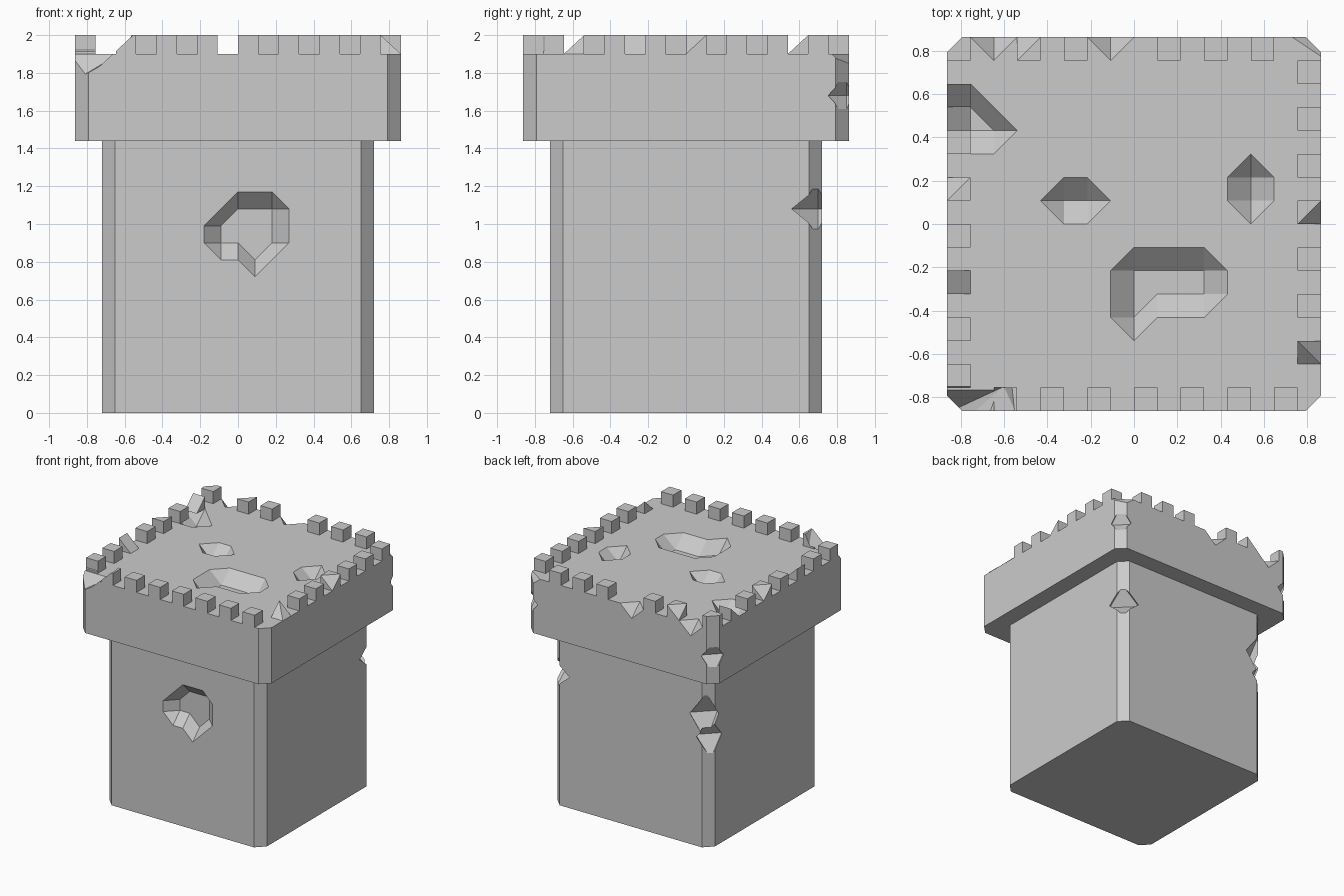
import bpy, bmesh
from mathutils import Vector

if "Cube" in bpy.data.objects:
    bpy.data.objects.remove(bpy.data.objects["Cube"])

W, S = 0.8625, 0.72          # half widths of head and shaft
C, Q = W / 8, S / 8          # stone grid sizes of head and shaft
ROOF = 1.9


def add_hull(bm, pts):
    vs = [bm.verts.new(p) for p in pts]
    res = bmesh.ops.convex_hull(bm, input=vs)
    junk = {g for g in res["geom_interior"] + res["geom_unused"]
            if isinstance(g, bmesh.types.BMVert)}
    bmesh.ops.delete(bm, geom=list(junk), context='VERTS')


def finish(bm, name):
    bmesh.ops.dissolve_limit(bm, angle_limit=0.01, verts=bm.verts[:], edges=bm.edges[:])
    bmesh.ops.recalc_face_normals(bm, faces=bm.faces[:])
    me = bpy.data.meshes.new(name)
    bm.to_mesh(me)
    bm.free()
    ob = bpy.data.objects.new(name, me)
    bpy.context.collection.objects.link(ob)
    return ob


def hull(name, pts):
    bm = bmesh.new()
    add_hull(bm, pts)
    return finish(bm, name)


def block(name, h, z0, z1, c=0.07):
    return hull(name, [(sx * a, sy * b, z) for z in (z0, z1) for sx in (-1, 1)
                       for sy in (-1, 1) for a, b in ((h, h - c), (h - c, h))])


def dent(origin, u, v, n, size, low, depth):
    """Cutter: grid surface with the listed grid points pushed in."""
    o, u, v, n = Vector(origin), Vector(u), Vector(v), Vector(n)
    cells = {(a + i, b + j) for a, b in low for i in (-1, 0) for j in (-1, 0)}
    bm = bmesh.new()
    cache = {}

    def vert(a, b, top):
        if (a, b, top) not in cache:
            h = 0.03 if top else (-depth if (a, b) in low else 0)
            cache[a, b, top] = bm.verts.new(o + (u * a + v * b) * size + n * h)
        return cache[a, b, top]

    for a, b in cells:
        ring = [(a, b), (a + 1, b), (a + 1, b + 1), (a, b + 1)]
        nbr = [(a, b - 1), (a + 1, b), (a, b + 1), (a - 1, b)]
        bm.faces.new([vert(*p, True) for p in ring])
        bm.faces.new([vert(*p, False) for p in reversed(ring)])
        for k in range(4):
            if nbr[k] not in cells:
                p, q = ring[k], ring[(k + 1) % 4]
                bm.faces.new([vert(*p, False), vert(*q, False), vert(*q, True), vert(*p, True)])
    bmesh.ops.triangulate(bm, faces=bm.faces[:])
    return finish(bm, "cutter")


def chip(x, y, z, r, h):
    """Diamond cutter for a chipped upright corner."""
    return hull("cutter", [(x - r, y, z), (x + r, y, z), (x, y - r, z),
                           (x, y + r, z), (x, y, z - h), (x, y, z + h)])


def cut(ob, cutters):
    bpy.context.view_layer.objects.active = ob
    for c in cutters:
        m = ob.modifiers.new("cut", 'BOOLEAN')
        m.operation, m.solver, m.object = 'DIFFERENCE', 'EXACT', c
        bpy.ops.object.modifier_apply(modifier=m.name)


# shaft with a hole in the front and chipped back corners
shaft = block("tower_shaft", S, 0, 1.44)
front_low = {(-1, 11), (-1, 10), (0, 10), (0, 11), (0, 12), (1, 9), (1, 10),
             (1, 11), (1, 12), (2, 10), (2, 11), (2, 12)}
shaft_cuts = [dent((0, -S, 0), (1, 0, 0), (0, 0, 1), (0, -1, 0), Q, front_low, 0.09),
              chip(0.70, 0.70, 1.08, 0.16, 0.13),
              chip(-0.68, 0.71, 1.08, 0.15, 0.2),
              chip(-0.71, 0.69, 0.90, 0.14, 0.16)]
cut(shaft, shaft_cuts)

# head with pitted roof
head = block("tower_head", W, 1.44, ROOF)
roof_low = [{(a, b) for a in range(4) for b in (-2, -3)} | {(0, -4)},
            {(-3, 1), (-2, 1)}, {(5, 1), (5, 2)}, {(-7, 5), (-7, 4), (-6, 4)},
            {(-1, 8)}, {(-6, 8)}]
head_cuts = [dent((0, 0, ROOF), (1, 0, 0), (0, 1, 0), (0, 0, 1), C, low, 0.1)
             for low in roof_low]
head_cuts += [chip(0.85, 0.85, 1.68, 0.11, 0.12), chip(-0.85, 0.85, 1.66, 0.12, 0.13)]

# broken front left and back right roof corners
broken = hull("cutter", [(-.54, -.88, 2.02), (-.755, -.88, 1.82), (-.88, -.88, 1.75),
                         (-.88, -.75, 1.92), (-.6, -.75, 1.92), (-.88, -.75, 2.05),
                         (-.54, -.75, 2.05), (-.88, -.88, 2.05), (-.54, -.88, 2.05)])
worn = hull("cutter", [(.66, .9, 1.91), (.9, .74, 1.91), (.9, .9, 1.91), (.87, .87, 1.78)])
cut(head, head_cuts + [broken, worn])

# battlements: one cube per second cell, some with missing top corners
bm = bmesh.new()


def merlon(i, j, drop=()):
    x, y = -W + i * C, -W + j * C
    base = [(x + a * C, y + b * C, ROOF - 0.0) for a in (0, 1) for b in (0, 1)]
    top = [(x + a * C, y + b * C, 2.0) for a in (0, 1) for b in (0, 1) if (a, b) not in drop]
    add_hull(bm, base + top)


for k in range(2, 15, 2):
    merlon(k, 0)
    merlon(15, k, {2: ((1, 0), (0, 0), (1, 1)), 8: ((1, 0),)}.get(k, ()))
for k in range(1, 14, 2):
    merlon(0, k, {5: ((1, 0), (1, 1)), 9: ((0, 1),), 13: ((0, 0), (1, 0))}.get(k, ()))
    if k not in (1, 7):
        merlon(k, 15, ((0, 1),) if k == 3 else ())
# back left corner stone follows the bevel
e = W - C
add_hull(bm, [p + (z,) for z in (ROOF, 2.0) for p in
              ((-W, e), (-e, e), (-e, W), (-W + .07, W), (-W, W - .07))])
battlements = finish(bm, "battlements")
cut(battlements, [broken])

for ob in [o for o in bpy.data.objects if o.name.startswith("cutter")]:
    bpy.data.objects.remove(ob, do_unlink=True)
